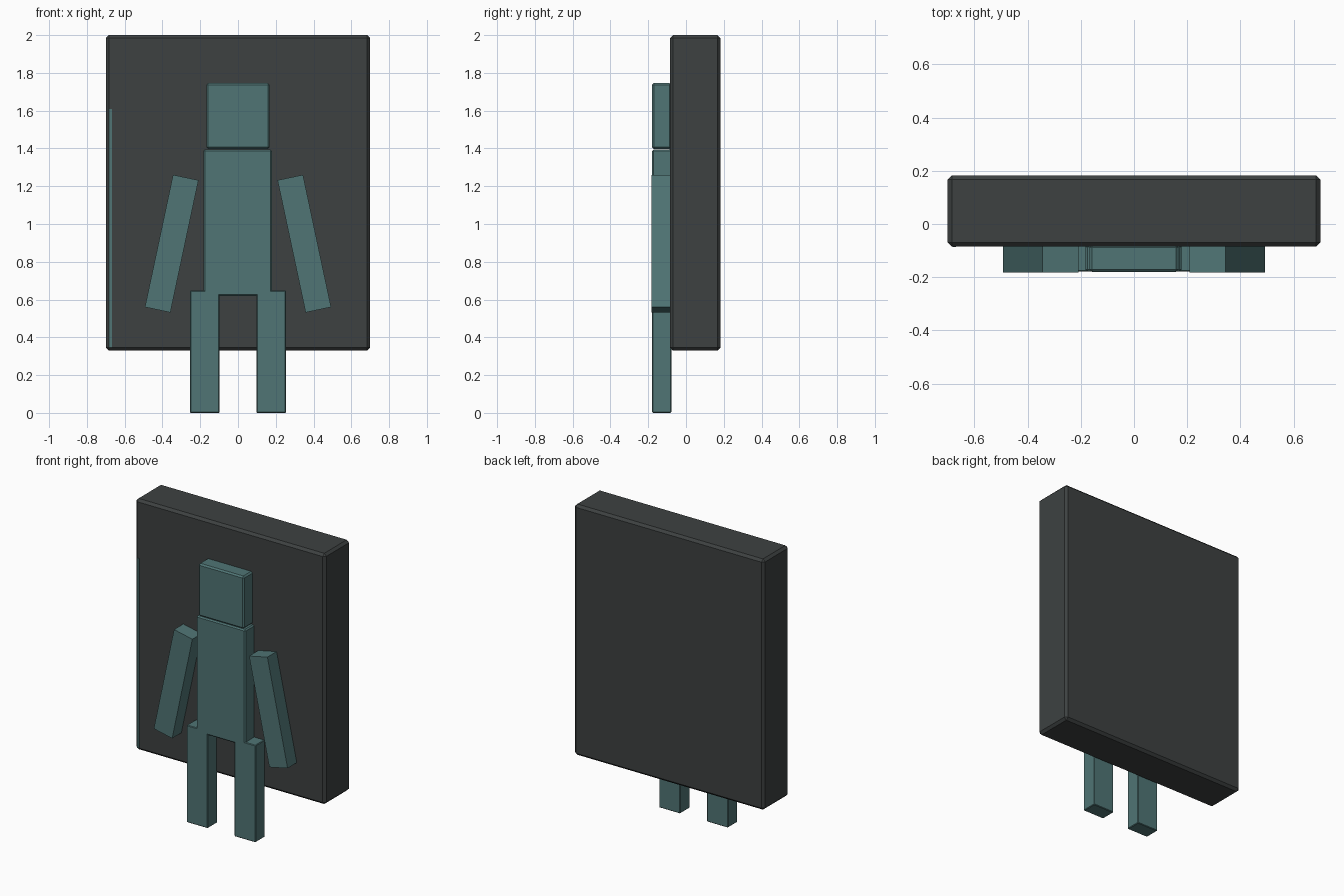
import bpy
import math

if "Cube" in bpy.data.objects:
    bpy.data.objects.remove(bpy.data.objects["Cube"])


def material(name, rgb):
    m = bpy.data.materials.new(name)
    m.diffuse_color = (*rgb, 1)
    m.use_nodes = True
    m.node_tree.nodes["Principled BSDF"].inputs["Base Color"].default_value = m.diffuse_color
    return m


charcoal = material("charcoal", (0.047, 0.053, 0.053))
teal = material("muted teal", (0.080, 0.178, 0.178))


def box(name, lo, hi, mat, bevel=0.0, tilt=0.0):
    """Box between two corners, optionally chamfered and tilted about y."""
    centre = [(a + b) / 2 for a, b in zip(lo, hi)]
    bpy.ops.mesh.primitive_cube_add(size=1, location=centre)
    ob = bpy.context.object
    ob.name = name
    ob.scale = [b - a for a, b in zip(lo, hi)]
    bpy.ops.object.transform_apply(location=False, rotation=False, scale=True)
    ob.rotation_euler.y = tilt
    ob.data.materials.append(mat)
    if bevel:
        mod = ob.modifiers.new("chamfer", 'BEVEL')
        mod.width = bevel
        mod.segments = 1
    return ob


FRONT, BACK = -0.18, -0.078

# Backing board
box("board", (-0.70, -0.085, 0.33), (0.70, 0.183, 2.0), charcoal, 0.016)

# Thin stripe along the left edge of the board's front
box("edge_stripe", (-0.682, -0.087, 0.346), (-0.668, -0.08, 1.61), teal)

# Figure: head and torso
box("head", (-0.168, FRONT, 1.397), (0.168, BACK, 1.747), teal, 0.010)
box("torso", (-0.183, FRONT + 0.001, 0.62), (0.179, BACK, 1.395), teal, 0.008)

# Legs and splayed arms, one per side
for side, label in ((-1, "left"), (1, "right")):
    x = side * 0.176
    box(label + "_leg", (x - 0.078, FRONT + 0.001, 0), (x + 0.078, BACK, 0.647), teal, 0.004)
    x = side * 0.351
    box(label + "_arm", (x - 0.069, FRONT - 0.002, 0.538), (x + 0.069, BACK, 1.254),
        teal, 0.0, -side * math.radians(12))
